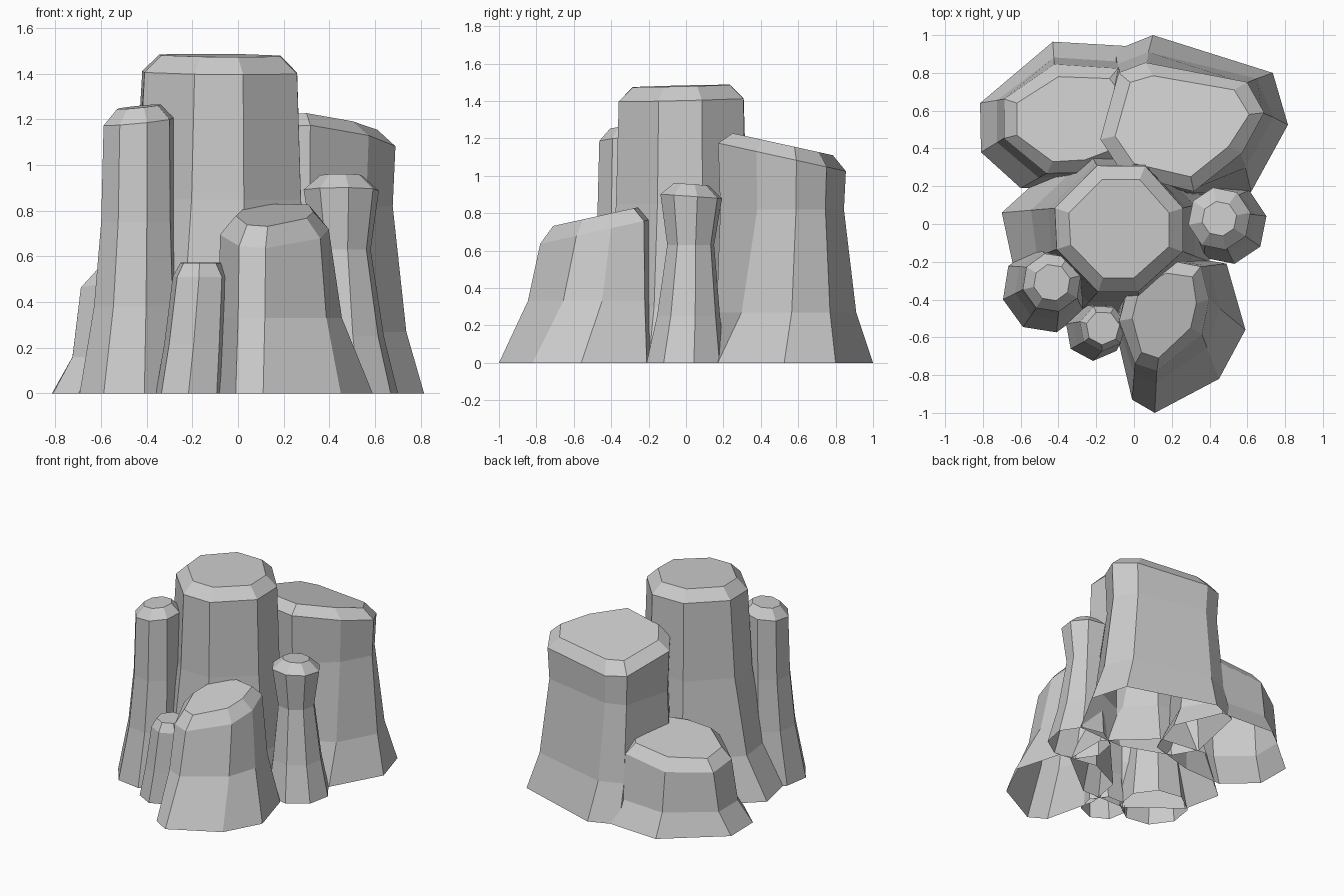
import bpy, bmesh
from math import cos, sin, pi
from mathutils import Vector

if "Cube" in bpy.data.objects:
    bpy.data.objects.remove(bpy.data.objects["Cube"])


def ngon(cx, cy, r, n=8, turn=0.5):
    return [(cx + r * cos(2 * pi * (i + turn) / n), cy + r * sin(2 * pi * (i + turn) / n))
            for i in range(n)]


def column(name, cap, base, top, slope, rim, drop, rings):
    """Open-bottomed rock column: base, flare rings, shoulder, bevelled sloped cap.
    rings = (height, blend towards base, outset) from bottom to top."""
    cap = [Vector(p) for p in cap]
    base = [Vector(p) for p in base]
    mid = sum(cap, Vector((0, 0))) / len(cap)

    def out(p, d):
        return p + (p - mid).normalized() * d

    def tilt(p):
        return slope[0] * (p.x - mid.x) + slope[1] * (p.y - mid.y)

    shoulder = [out(p, rim) for p in cap]
    loops = [[(p.x, p.y, 0) for p in base]]
    for z, t, d in rings:
        pts = [out(s.lerp(b, t), d) for s, b in zip(shoulder, base)]
        loops.append([(p.x, p.y, z) for p in pts])
    loops.append([(p.x, p.y, top - drop + tilt(p)) for p in shoulder])
    loops.append([(p.x, p.y, top + tilt(p)) for p in cap])

    bm = bmesh.new()
    vs = [[bm.verts.new(c) for c in loop] for loop in loops]
    n = len(cap)
    for a, b in zip(vs, vs[1:]):
        for i in range(n):
            j = (i + 1) % n
            bm.faces.new((a[i], a[j], b[j], b[i]))
    bm.faces.new(vs[-1])
    bmesh.ops.recalc_face_normals(bm, faces=bm.faces)
    me = bpy.data.meshes.new(name)
    bm.to_mesh(me)
    bm.free()
    ob = bpy.data.objects.new(name, me)
    bpy.context.collection.objects.link(ob)


# Tall central column
column("center_column",
       [(.185, .06), (.03, .235), (-.17, .235), (-.345, .06),
        (-.335, -.11), (-.165, -.285), (0, -.285), (.185, -.12)],
       [(.40, .12), (.1, .40), (-.27, .45), (-.70, .06),
        (-.64, -.22), (-.3, -.48), (.05, -.48), (.40, -.2)],
       1.48, (-0.01, 0.025), 0.078, 0.075, [(.3, .45, 0), (.85, .12, 0)])

# Broad back right column
column("back_right_column",
       [(.10, .785), (.53, .71), (.61, .58), (.50, .41),
        (.30, .25), (0, .32), (-.10, .465), (-.02, .75)],
       [(.10, 1.0), (.735, .80), (.815, .525), (.62, .17),
        (.25, .15), (-.1, .28), (-.2, .45), (-.10, .92)],
       1.165, (0, -0.22), 0.08, 0.07, [(.27, .38, 0), (.82, 0, -.012)])

# Low back left column
column("back_left_column",
       [(-.40, .78), (-.62, .64), (-.62, .47), (-.43, .33),
        (-.26, .34), (-.1, .4), (0, .6), (-.13, .77)],
       [(-.43, .965), (-.815, .64), (-.81, .38), (-.6, .19),
        (-.3, .2), (.05, .3), (.15, .6), (0, .94)],
       0.56, (0.1, -0.12), 0.07, 0.07, [(.16, .3, 0)])

# Sloped front right column
column("front_right_column",
       [(.13, -.71), (.30, -.55), (.33, -.42), (.31, -.28),
        (.17, -.26), (.03, -.34), (-.01, -.5), (.04, -.68)],
       [(.11, -1.0), (.45, -.82), (.59, -.56), (.49, -.21),
        (.2, -.16), (-.05, -.28), (-.10, -.55), (-.01, -.93)],
       0.785, (0, 0.22), 0.07, 0.08, [(.33, .3, 0)])

# Slim columns
column("slim_left_column", ngon(-.435, -.31, .098, 8, .3), ngon(-.465, -.345, .235, 8, .3),
       1.255, (0.1, 0.05), 0.06, 0.065, [(.38, .4, 0), (.75, .1, 0)])
column("slim_right_column", ngon(.452, .028, .093, 8, .25), ngon(.49, 0, .215, 8, .25),
       0.955, (0, -0.07), 0.075, 0.065, [(.25, .5, -.02), (.63, .1, -.045)])
column("small_front_column", ngon(-.165, -.55, .09, 7, .2), ngon(-.21, -.57, .155, 7, .2),
       0.572, (0, 0.02), 0.035, 0.06, [(.22, .5, 0)])
